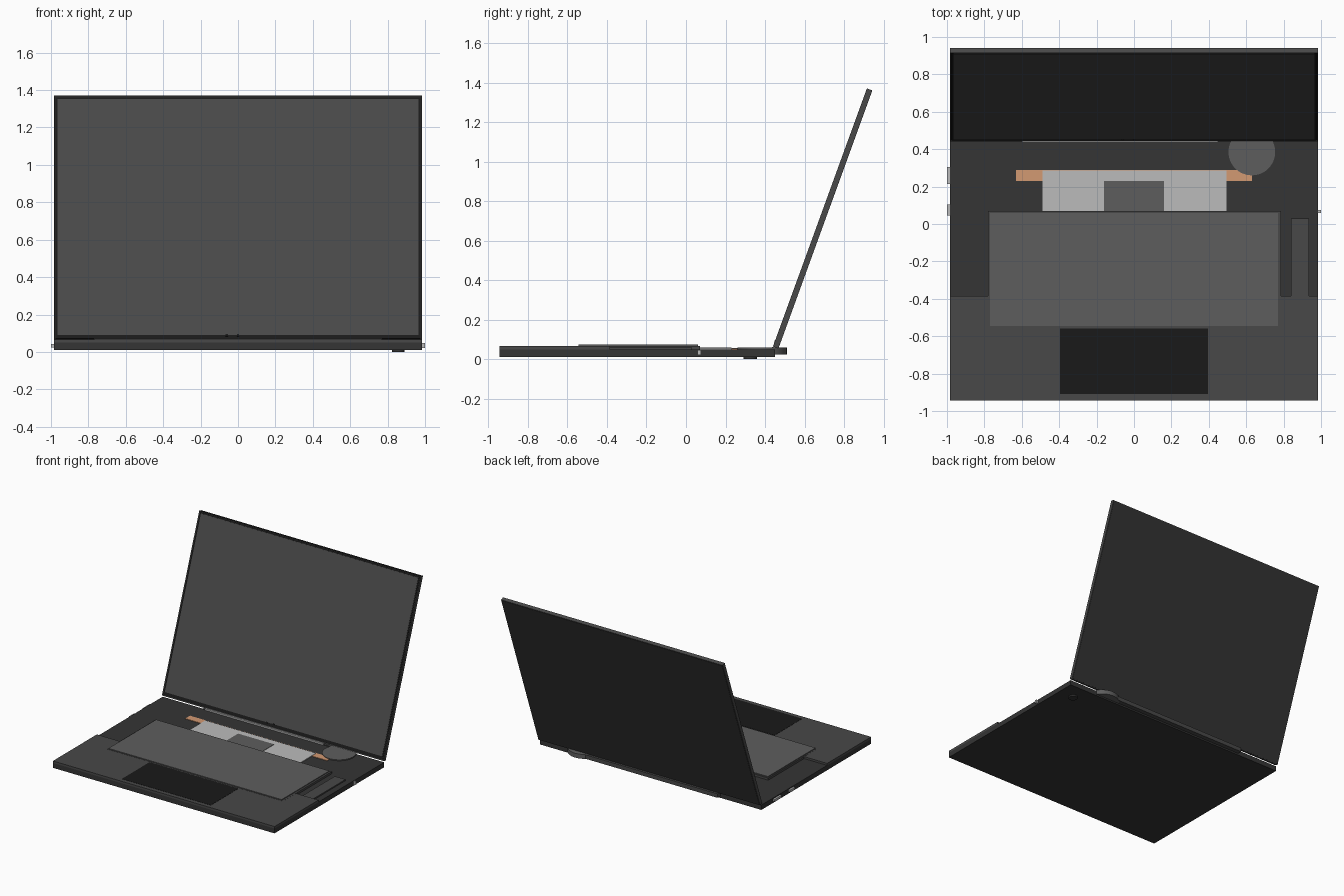
import bpy, bmesh, math
from mathutils import Matrix

if "Cube" in bpy.data.objects:
    bpy.data.objects.remove(bpy.data.objects["Cube"])


def material(name, r, g, b):
    m = bpy.data.materials.new(name)
    m.diffuse_color = (r, g, b, 1)
    m.use_nodes = True
    m.node_tree.nodes["Principled BSDF"].inputs["Base Color"].default_value = m.diffuse_color
    return m


BLACK = material("black", 0.01, 0.01, 0.01)
DARK = material("charcoal", 0.035, 0.035, 0.035)
BODY = material("dark_grey", 0.065, 0.065, 0.065)
MID = material("mid_grey", 0.11, 0.11, 0.11)
LIGHT = material("light_metal", 0.5, 0.5, 0.5)
COPPER = material("copper", 0.65, 0.32, 0.17)


def finish(name, bm, mat, matrix=None):
    mesh = bpy.data.meshes.new(name)
    if matrix:
        bm.transform(matrix)
    bm.to_mesh(mesh)
    bm.free()
    ob = bpy.data.objects.new(name, mesh)
    bpy.context.collection.objects.link(ob)
    mesh.materials.append(mat)
    return ob


def box_bm(x, y, z):
    bm = bmesh.new()
    bmesh.ops.create_cube(bm, size=1)
    size = Matrix.Diagonal((x[1] - x[0], y[1] - y[0], z[1] - z[0], 1))
    centre = Matrix.Translation(((x[0] + x[1]) / 2, (y[0] + y[1]) / 2, (z[0] + z[1]) / 2))
    bm.transform(centre @ size)
    return bm


def box(name, x, y, z, mat, matrix=None):
    return finish(name, box_bm(x, y, z), mat, matrix)


def disc(name, x, y, r, z, mat, sides=48):
    bm = bmesh.new()
    bmesh.ops.create_cone(bm, cap_ends=True, segments=sides, radius1=r, radius2=r, depth=z[1] - z[0])
    ob = finish(name, bm, mat, Matrix.Translation((x, y, (z[0] + z[1]) / 2)))
    bpy.ops.object.select_all(action='DESELECT')
    ob.select_set(True)
    bpy.context.view_layer.objects.active = ob
    bpy.ops.object.shade_smooth_by_angle(angle=math.radians(40))


# Base: tray, raised palm rest, touchpad
box("base_tray", (-0.985, 0.985), (-0.943, 0.45), (0.011, 0.05), DARK)
box("palm_rest", (-0.985, 0.985), (-0.943, -0.385), (0.049, 0.066), BODY)
box("touchpad", (-0.395, 0.395), (-0.91, -0.56), (0.06, 0.0675), BLACK)

# Keyboard plate on its surround, and the strip beside it
box("keyboard_surround", (-0.78, 0.785), (-0.55, 0.07), (0.049, 0.067), BODY)
box("keyboard_plate", (-0.77, 0.77), (-0.545, 0.06), (0.066, 0.073), MID)
box("side_strip", (0.84, 0.935), (-0.39, 0.03), (0.049, 0.06), BODY)

# Cooling parts
box("heat_pipe", (-0.63, 0.63), (0.23, 0.29), (0.049, 0.054), COPPER)
box("heat_spreader", (-0.49, 0.495), (0.06, 0.285), (0.049, 0.056), LIGHT)
box("processor", (-0.16, 0.16), (0.06, 0.23), (0.05, 0.0585), MID)
disc("fan", 0.63, 0.385, 0.125, (0.023, 0.058), MID)
box("rear_vent", (-0.62, 0.62), (0.44, 0.485), (0.024, 0.056), BODY)
box("vent_strip", (-0.6, 0.45), (0.436, 0.448), (0.049, 0.062), LIGHT)

# Ports on both sides and the rear foot
box("left_port_wide", (-1.0, -0.97), (0.215, 0.305), (0.025, 0.043), LIGHT)
box("left_port_narrow", (-1.0, -0.97), (0.045, 0.105), (0.025, 0.043), LIGHT)
box("right_port", (0.97, 1.0), (0.058, 0.075), (0.02, 0.047), LIGHT)
disc("rear_foot", 0.857, 0.325, 0.034, (0, 0.012), DARK, 32)

# Lid shell, leaning back 20 degrees, with a recessed front
LID = Matrix.Translation((0, 0.44, 0.064)) @ Matrix.Rotation(math.radians(-20), 4, 'X')
bm = box_bm((-0.985, 0.985), (0, 0.028), (0, 1.39))
bm.normal_update()
front = [f for f in bm.faces if f.normal.y < -0.9]
bmesh.ops.inset_region(bm, faces=front, thickness=0.009, depth=0)
bmesh.ops.translate(bm, verts=front[0].verts, vec=(0, 0.006, 0))
finish("lid_shell", bm, BODY, LID)
box("lid_back_cover", (-0.98, 0.98), (0.027, 0.0295), (0.005, 1.385), DARK, LID)

# Bezel, screen and the two camera studs along its bottom edge
box("bezel", (-0.976, 0.976), (0.003, 0.01), (0.009, 1.381), BLACK, LID)
box("screen", (-0.966, 0.966), (0.001, 0.008), (0.03, 1.371), BODY, LID)
for name, x in (("camera", 0.0), ("camera_light", -0.06)):
    box(name, (x - 0.006, x + 0.006), (-0.002, 0.004), (0.022, 0.034), BLACK, LID)
